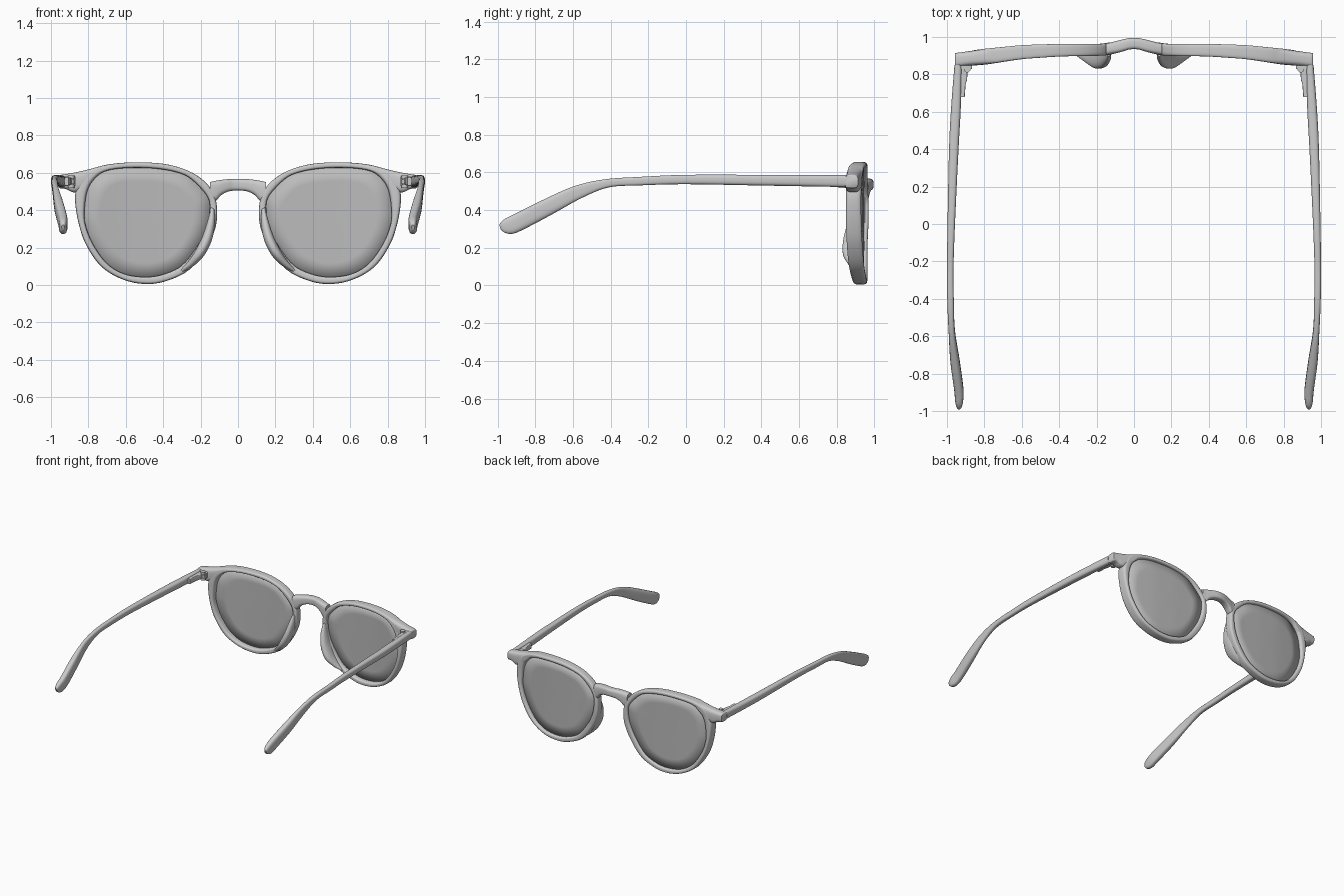
import bpy, bmesh, math
from mathutils import Vector as V

if "Cube" in bpy.data.objects:
    bpy.data.objects.remove(bpy.data.objects["Cube"])


def spline(rows, steps, closed=False):
    """Catmull-Rom through rows of numbers."""
    n, out = len(rows), []
    get = (lambda i: rows[i % n]) if closed else (lambda i: rows[max(0, min(n - 1, i))])
    for i in range(n if closed else n - 1):
        for k in range(steps):
            t = k / steps
            out.append([0.5 * (2 * b + (c - a) * t + (2 * a - 5 * b + 4 * c - d) * t * t
                               + (3 * b - a - 3 * c + d) * t ** 3)
                        for a, b, c, d in zip(get(i - 1), get(i), get(i + 1), get(i + 2))])
    if not closed:
        out.append(list(rows[-1]))
    return out


# Front and back y of the frame against |x|
DEPTH = [(0, 1.0, .942), (.08, .983, .915), (.155, .963, .90), (.40, .963, .896),
         (.60, .957, .882), (.80, .936, .852), (.957, .914, .84), (1.1, .90, .83)]


def lin(x):
    x = abs(x)
    for a, b in zip(DEPTH, DEPTH[1:]):
        if x <= b[0]:
            t = (x - a[0]) / (b[0] - a[0])
            return a[1] + t * (b[1] - a[1]), a[2] + t * (b[2] - a[2])
    return DEPTH[-1][1:]


def depth(x):
    """Smoothed centre y and half thickness."""
    s = [lin(x + d) for d in (-.03, 0, .03)]
    f, b = sum(p[0] for p in s) / 3, sum(p[1] for p in s) / 3
    return (f + b) / 2, (f - b) / 2


def finish(name, bm, mirror):
    bmesh.ops.recalc_face_normals(bm, faces=bm.faces)
    me = bpy.data.meshes.new(name)
    bm.to_mesh(me)
    bm.free()
    ob = bpy.data.objects.new(name, me)
    bpy.context.collection.objects.link(ob)
    if mirror:
        ob.modifiers.new("Mirror", 'MIRROR').use_mirror_merge = False
    return ob


def loft(name, sections, closed=False, mirror=True, power=3.5, sides=24):
    """Skin rounded-rectangle sections given as (centre, half u, half v)."""
    bm, rings = bmesh.new(), []
    for c, u, v in sections:
        ring = []
        for k in range(sides):
            a = 2 * math.pi * (k + .5) / sides
            p, q = (math.copysign(abs(w) ** (2 / power), w) for w in (math.cos(a), math.sin(a)))
            ring.append(bm.verts.new(c + u * p + v * q))
        rings.append(ring)
    for r, s in zip(rings, rings[1:] + rings[:1] if closed else rings[1:]):
        for k in range(sides):
            j = (k + 1) % sides
            bm.faces.new((r[k], r[j], s[j], s[k]))
    if not closed:
        bm.faces.new(rings[0])
        bm.faces.new(rings[-1])
    return finish(name, bm, mirror)


# Rim: matched outer and lens-side points (ox, oz, ix, iz)
RIM = [(.87, .433, .82, .406), (.866, .51, .805, .503), (.83, .59, .767, .567),
       (.735, .636, .703, .61), (.58, .655, .58, .626), (.40, .648, .42, .62),
       (.265, .61, .286, .588), (.172, .548, .206, .524), (.125, .475, .158, .46),
       (.112, .395, .152, .396), (.122, .30, .168, .31), (.172, .19, .217, .209),
       (.262, .08, .297, .107), (.38, .022, .393, .059), (.49, .005, .49, .043),
       (.61, .027, .607, .059), (.728, .095, .703, .118), (.81, .21, .778, .225),
       (.85, .32, .816, .326)]
rim = spline(RIM, 5, True)
sections = []
for ox, oz, ix, iz in rim:
    y, h = depth((ox + ix) / 2)
    sections.append((V(((ox + ix) / 2, y, (oz + iz) / 2)),
                     V(((ix - ox) / 2, 0, (iz - oz) / 2)), V((0, h, 0))))
loft("rim", sections, closed=True)

# Lens: concentric rings following the wrap of the frame
bm = bmesh.new()
cx, cz = .486, .345
rings = []
for s in (1.015, .75, .5, .25):
    pts = [(cx + (r[2] - cx) * s, cz + (r[3] - cz) * s) for r in rim]
    rings.append([bm.verts.new((x, depth(x)[0] + .008, z)) for x, z in pts])
n = len(rim)
for r, s in zip(rings, rings[1:]):
    for k in range(n):
        bm.faces.new((r[k], r[(k + 1) % n], s[(k + 1) % n], s[k]))
mid = bm.verts.new((cx, depth(cx)[0] + .008, cz))
for k in range(n):
    bm.faces.new((rings[-1][k], rings[-1][(k + 1) % n], mid))
lens = finish("lens", bm, True)
solid = lens.modifiers.new("Thickness", 'SOLIDIFY')
solid.thickness, solid.offset = .014, 0
tint = bpy.data.materials.new("lens_tint")
tint.diffuse_color = (.5, .5, .5, .6)
tint.use_nodes = True
tint.node_tree.nodes["Principled BSDF"].inputs["Base Color"].default_value = tint.diffuse_color
lens.data.materials.append(tint)


def crossbar(name, rows, mirror):
    """Bar running along x, rows of (x, top z, bottom z)."""
    out = []
    for x, top, bot in spline(rows, 5):
        y, h = depth(x)
        out.append((V((x, y, (top + bot) / 2)), V((0, 0, (top - bot) / 2)), V((0, h * .99, 0))))
    return loft(name, out, mirror=mirror)


# Bridge and end pieces
half = [(.05, .566, .50), (.09, .562, .48), (.125, .556, .445), (.15, .55, .47)]
crossbar("bridge", [(-x, t, b) for x, t, b in reversed(half)] + [(0, .567, .505)] + half, False)
crossbar("end_piece", [(.73, .637, .61), (.80, .618, .535), (.87, .602, .495), (.92, .593, .513),
                       (.95, .588, .516), (.957, .582, .522)], True)

# Nose pads: (x, z, half width, back y)
sections = []
for x, z, w, back in spline([(.135, .41, .010, .895), (.142, .34, .022, .862), (.165, .25, .028, .836),
                             (.205, .17, .027, .832), (.25, .115, .020, .86), (.30, .075, .010, .895)], 6):
    sections.append((V((x, (back + .935) / 2, z)), V((.86, 0, .5)) * w, V((0, (.935 - back) / 2, 0))))
loft("nose_pad", sections, power=2.3)

# Temples: (top y, top z, bottom y, bottom z, inner x, outer x)
TEMPLE = [(.85, .585, .85, .522, .92, .960), (.62, .586, .62, .526, .926, .978),
          (.4, .587, .4, .53, .938, .989), (0, .587, 0, .537, .957, .997),
          (-.247, .576, -.24, .531, .965, 1.0), (-.433, .563, -.41, .52, .963, .998),
          (-.593, .527, -.555, .463, .957, .991), (-.753, .457, -.71, .377, .932, .982),
          (-.90, .384, -.86, .298, .912, .962), (-.955, .357, -.92, .274, .913, .957),
          (-.98, .338, -.96, .279, .919, .951), (-.991, .320, -.983, .297, .928, .943)]
sections = []
for ty, tz, by, bz, xi, xo in spline(TEMPLE, 5):
    sections.append((V(((xi + xo) / 2, (ty + by) / 2, (tz + bz) / 2)),
                     V(((xo - xi) / 2, 0, 0)), V((0, (ty - by) / 2, (tz - bz) / 2))))
loft("temple", sections, power=3)


# Hinges: tapered leaf on the temple, plate on the frame, stacked barrel
def block(name, rows, z0, z1):
    out = [(V(((a + b) / 2, y, (z0 + z1) / 2)), V(((b - a) / 2, 0, 0)), V((0, 0, (z1 - z0) / 2)))
           for y, a, b in rows]
    return loft(name, out, power=8, sides=16)


block("hinge_leaf", [(.68, .905, .935), (.75, .90, .935), (.77, .892, .935), (.83, .89, .935)], .533, .575)
block("hinge_plate", [(.83, .865, .94), (.87, .865, .94)], .53, .58)
for i, (z0, z1) in enumerate([(.518, .537), (.540, .564), (.567, .584)]):
    bm = bmesh.new()
    bmesh.ops.create_cone(bm, cap_ends=True, segments=20, radius1=.018, radius2=.018, depth=z1 - z0)
    bmesh.ops.translate(bm, verts=bm.verts, vec=(.892, .828, (z0 + z1) / 2))
    finish(f"hinge_barrel_{i + 1}", bm, True)

# Smooth shading with crisp edges
for ob in list(bpy.context.collection.objects):
    bpy.ops.object.select_all(action='DESELECT')
    ob.select_set(True)
    bpy.context.view_layer.objects.active = ob
    bpy.ops.object.shade_smooth_by_angle(angle=math.radians(40))
